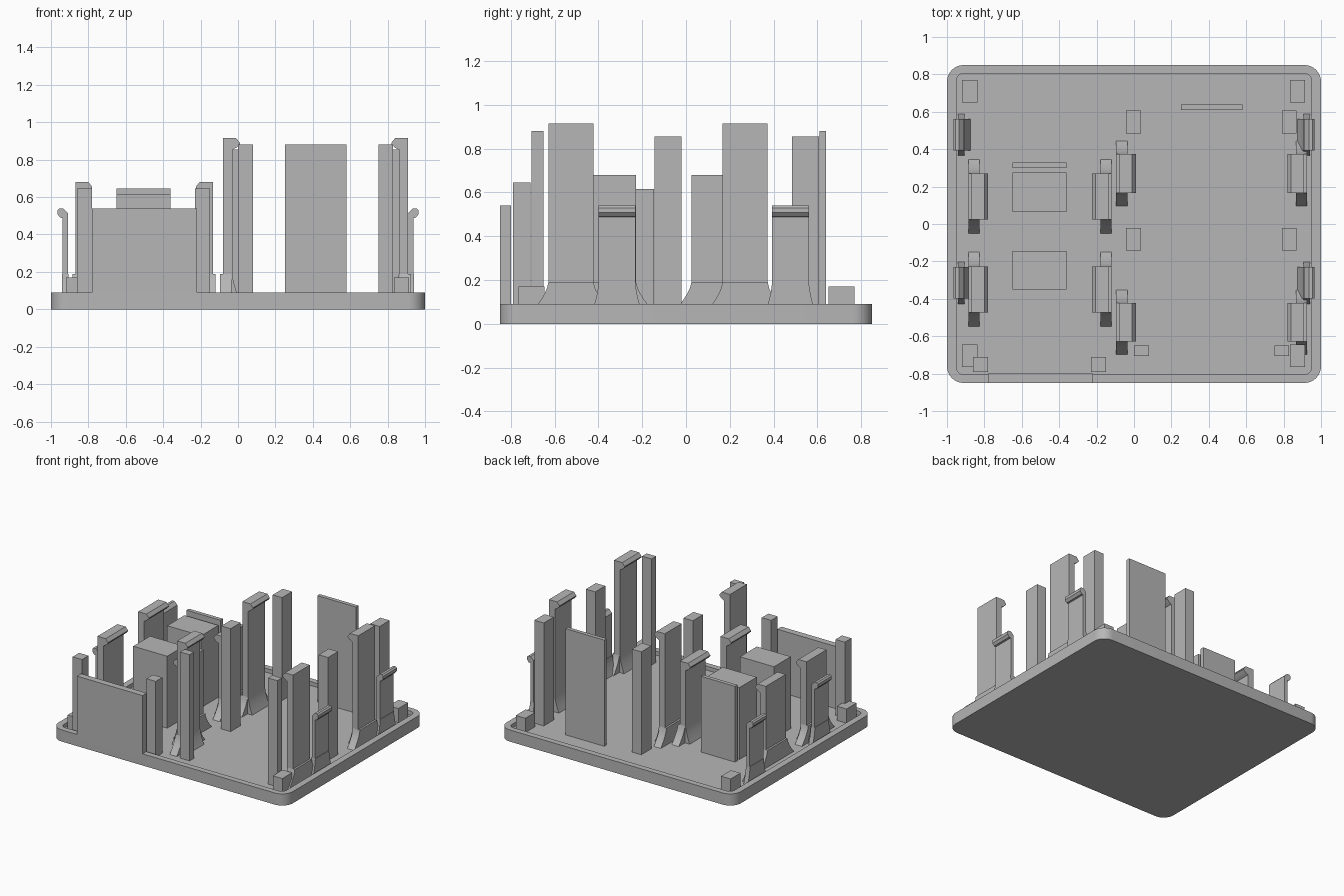
import bpy, bmesh, math

if "Cube" in bpy.data.objects:
    bpy.data.objects.remove(bpy.data.objects["Cube"])

FLOOR, RIM = 0.06, 0.09
FLARE_TOP = 0.19

grey = bpy.data.materials.new("plastic_grey")
grey.diffuse_color = (0.47, 0.47, 0.47, 1)
grey.use_nodes = True
grey.node_tree.nodes["Principled BSDF"].inputs["Base Color"].default_value = grey.diffuse_color


def finish(name, bm, smooth=False):
    bmesh.ops.recalc_face_normals(bm, faces=bm.faces[:])
    mesh = bpy.data.meshes.new(name)
    bm.to_mesh(mesh)
    bm.free()
    mesh.materials.append(grey)
    ob = bpy.data.objects.new(name, mesh)
    bpy.context.collection.objects.link(ob)
    if smooth:
        bpy.ops.object.select_all(action='DESELECT')
        ob.select_set(True)
        bpy.context.view_layer.objects.active = ob
        bpy.ops.object.shade_smooth_by_angle(angle=math.radians(30))
    return ob


def prism(bm, profile, a, b, axis):
    """Extrude a profile: axis 'y' takes (x, z) points, axis 'x' takes (y, z) points."""
    def put(p, d):
        return bm.verts.new((p[0], d, p[1]) if axis == 'y' else (d, p[0], p[1]))
    lo = [put(p, a) for p in profile]
    hi = [put(p, b) for p in profile]
    bm.faces.new(lo)
    bm.faces.new(hi)
    n = len(lo)
    for i in range(n):
        bm.faces.new((lo[i], lo[(i + 1) % n], hi[(i + 1) % n], hi[i]))


def box(name, x0, x1, y0, y1, top, bottom=FLOOR):
    bm = bmesh.new()
    prism(bm, [(x0, bottom), (x1, bottom), (x1, top), (x0, top)], y0, y1, 'y')
    finish(name, bm)


def flare(edge, reach):
    """Concave foot curve from the floor (edge + reach) up to the wall (edge)."""
    h = FLARE_TOP - FLOOR
    return [(edge + reach * (1 - i / 5) ** 1.5, FLOOR + h * i / 5) for i in range(6)]


# Tray with rounded corners and a raised rim
def rounded(bm, hx, hy, r, z, seg=8):
    loop = []
    for k, (sx, sy) in enumerate([(1, 1), (-1, 1), (-1, -1), (1, -1)]):
        for i in range(seg + 1):
            a = math.pi / 2 * (k + i / seg)
            loop.append(bm.verts.new((sx * (hx - r) + r * math.cos(a),
                                      sy * (hy - r) + r * math.sin(a), z)))
    return loop


bm = bmesh.new()
loops = [rounded(bm, 1, 0.85, 0.09, 0), rounded(bm, 1, 0.85, 0.09, RIM),
         rounded(bm, 0.95, 0.805, 0.04, RIM), rounded(bm, 0.95, 0.805, 0.04, FLOOR)]
for a, b in zip(loops, loops[1:]):
    for i in range(len(a)):
        j = (i + 1) % len(a)
        bm.faces.new((a[i], a[j], b[j], b[i]))
bm.faces.new(loops[0])
bm.faces.new(loops[-1])
finish("tray", bm, True)

# Front wall, rear plates and support blocks
box("front_wall", -0.78, -0.22, -0.85, -0.80, 0.54, RIM - 0.04)
box("tall_back_plate", 0.25, 0.58, 0.61, 0.64, 0.88)
box("short_back_plate", -0.65, -0.36, 0.30, 0.33, 0.645)
box("rear_block", -0.65, -0.36, 0.065, 0.275, 0.615)
box("front_block", -0.65, -0.36, -0.35, -0.145, 0.615)

# Posts
for x in (-0.92, 0.833):
    for y in (-0.765, 0.65):
        box("corner_block", x, x + 0.082, y, y + 0.12, 0.17)
for x in (-0.86, -0.23):
    box("short_post", x, x + 0.08, -0.79, -0.71, 0.645)
for x in (0.0, 0.75):
    box("front_post", x, x + 0.08, -0.705, -0.65, 0.88)
for x in (-0.043, 0.79):
    for y in (-0.143, 0.485):
        box("tall_post", x, x + 0.08, y, y + 0.122, 0.855)


# Latches: a thin arm with an inward lip, an inner foot curve and side feet
def latch(name, back, s, yc, half, top, reach):
    bm = bmesh.new()
    profile = [(0, FLOOR)] + flare(0.05, 0.035) + [
        (0.05, top - 0.062), (0.072, top - 0.05), (0.09, top - 0.032),
        (0.09, top - 0.025), (0.07, top), (0, top)]
    prism(bm, [(back + s * u, z) for u, z in profile], yc - half, yc + half, 'y')
    right = flare(half, reach)
    foot = [(yc + u, z) for u, z in right] + [(yc - u, z) for u, z in reversed(right)]
    prism(bm, foot, back - s * 0.015, back + s * 0.045, 'x')
    finish(name, bm, True)


for yc in (0.147, -0.35):
    latch("short_latch", -0.87, 1, yc, 0.122, 0.68, 0.077)
    latch("short_latch", -0.135, -1, yc, 0.122, 0.68, 0.077)
for yc in (0.27, -0.525):
    latch("tall_latch", -0.08, 1, yc, 0.103, 0.915, 0.07)
    latch("tall_latch", 0.91, -1, yc, 0.103, 0.915, 0.07)


# Small edge clips with outward lips and flared inner feet
def clip(s, yc):
    bm = bmesh.new()
    half = 0.084
    profile = [(0.937, FLOOR), (0.937, 0.487), (0.95, 0.49), (0.965, 0.508),
               (0.965, 0.53), (0.955, 0.54), (0.935, 0.54), (0.91, 0.515)]
    profile += [(0.91 - u, z) for u, z in reversed(flare(0, 0.035))]
    prism(bm, [(s * u, z) for u, z in profile], yc - half, yc + half, 'y')
    right = flare(half, 0.028)
    foot = [(yc + u, z) for u, z in right] + [(yc - u, z) for u, z in reversed(right)]
    prism(bm, foot, s * 0.905, s * 0.94, 'x')
    finish("edge_clip", bm, True)


for side in (-1, 1):
    for yc in (0.477, -0.315):
        clip(side, yc)
